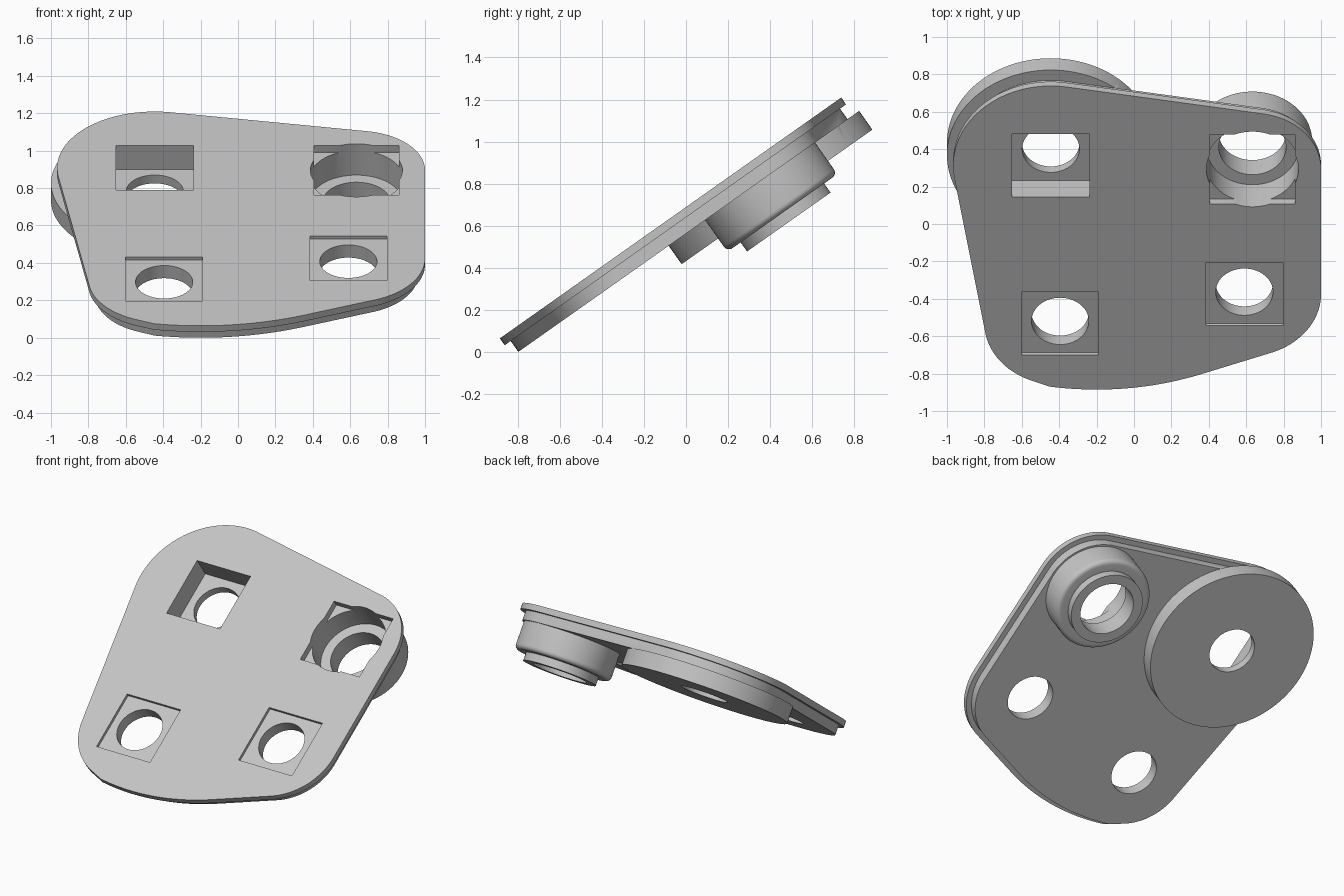
import bpy, bmesh, math
from mathutils import Matrix, Vector
from mathutils.geometry import convex_hull_2d

if "Cube" in bpy.data.objects:
    bpy.data.objects.remove(bpy.data.objects["Cube"], do_unlink=True)

TILT = math.radians(35.2)
TOP = 0.565          # height of the top face along the plate normal, before tilting

grey = bpy.data.materials.new("plain_grey")
grey.use_nodes = True
grey.diffuse_color = (0.55, 0.55, 0.55, 1)
grey.node_tree.nodes["Principled BSDF"].inputs["Base Color"].default_value = (0.55, 0.55, 0.55, 1)


def circle(centre, radius, count=96):
    return [(centre[0] + radius * math.cos(2 * math.pi * i / count),
             centre[1] + radius * math.sin(2 * math.pi * i / count)) for i in range(count)]


def square(centre, half):
    return [(centre[0] + sx * half, centre[1] + sy * half)
            for sx, sy in ((-1, -1), (1, -1), (1, 1), (-1, 1))]


def stack(name, rings):
    """Solid made of (outline, height) rings from bottom to top, capped at both ends."""
    bm = bmesh.new()
    loops = [[bm.verts.new((x, y, z)) for x, y in outline] for outline, z in rings]
    n = len(loops[0])
    for low, high in zip(loops, loops[1:]):
        for i in range(n):
            j = (i + 1) % n
            bm.faces.new((low[i], low[j], high[j], high[i]))
    bm.faces.new(loops[0][::-1])
    bm.faces.new(loops[-1])
    bmesh.ops.recalc_face_normals(bm, faces=bm.faces)
    mesh = bpy.data.meshes.new(name)
    bm.to_mesh(mesh)
    bm.free()
    mesh.materials.append(grey)
    obj = bpy.data.objects.new(name, mesh)
    bpy.context.collection.objects.link(obj)
    return obj


def combine(target, other, operation):
    mod = target.modifiers.new("combine", "BOOLEAN")
    mod.operation, mod.solver, mod.object = operation, "EXACT", other
    bpy.context.view_layer.objects.active = target
    bpy.ops.object.modifier_apply(modifier=mod.name)
    bpy.data.objects.remove(other, do_unlink=True)


# Hole centres on the flat plate
disc_c, cup_c = (-0.445, 0.78), (0.633, 0.757)
left_c, right_c = (-0.395, -0.251), (0.59, -0.06)


def outline(inset):
    """Rounded plate edge: hull of corner circles and a broad front arc."""
    pts = []
    for c, r in ((disc_c, 0.522), (cup_c, 0.367), (left_c, 0.405), (right_c, 0.41)):
        pts += circle(c, r - inset, 128)
    arc_r = 1.6
    for i in range(25):
        a = math.radians(-9 + 32 * i / 24)
        pts.append((-0.2 + (arc_r - inset) * math.sin(a),
                    arc_r - 0.685 - (arc_r - inset) * math.cos(a)))
    return [pts[i] for i in convex_hull_2d([Vector(p) for p in pts])]


# Flange, with the slightly smaller plate beneath it
plate = stack("mounting_plate", [(outline(0), 0.525), (outline(0), TOP)])
lower = outline(0.035)
combine(plate, stack("lower_plate", [(lower, 0.462), (lower, 0.54)]), "UNION")

# Large disc under the back corner
disc = circle(disc_c, 0.555)
combine(plate, stack("disc", [(disc, 0.355), (disc, 0.464)]), "UNION")

# Round cup with a filleted rim and a boss
rings = [(circle(cup_c, 0.243), 0.225), (circle(cup_c, 0.243), 0.278)]
for i in range(7):
    a = math.pi / 2 * i / 6
    rings.append((circle(cup_c, 0.29 + 0.03 * math.sin(a)), 0.308 - 0.03 * math.cos(a)))
rings.append((circle(cup_c, 0.32), 0.50))
combine(plate, stack("cup", rings), "UNION")

# Square pockets, then round holes through everything
for centre, half, depth in ((disc_c, 0.206, 0.155), (cup_c, 0.228, 0.045),
                            (left_c, 0.206, 0.02), (right_c, 0.206, 0.02)):
    s = square(centre, half)
    combine(plate, stack("pocket_cutter", [(s, TOP - depth), (s, 0.8)]), "DIFFERENCE")
for centre, radius, floor in ((cup_c, 0.246, 0.36), (cup_c, 0.18, 0), (disc_c, 0.153, 0),
                              (left_c, 0.153, 0), (right_c, 0.153, 0)):
    c = circle(centre, radius)
    combine(plate, stack("hole_cutter", [(c, floor), (c, 0.8)]), "DIFFERENCE")

# Tilt the finished plate and stand it on the ground
plate.data.transform(Matrix.Rotation(TILT, 4, "X"))
lowest = min(v.co.z for v in plate.data.vertices)
plate.data.transform(Matrix.Translation((0, 0, -lowest)))

bpy.ops.object.select_all(action="DESELECT")
plate.select_set(True)
bpy.context.view_layer.objects.active = plate
bpy.ops.object.shade_smooth_by_angle(angle=math.radians(30))
